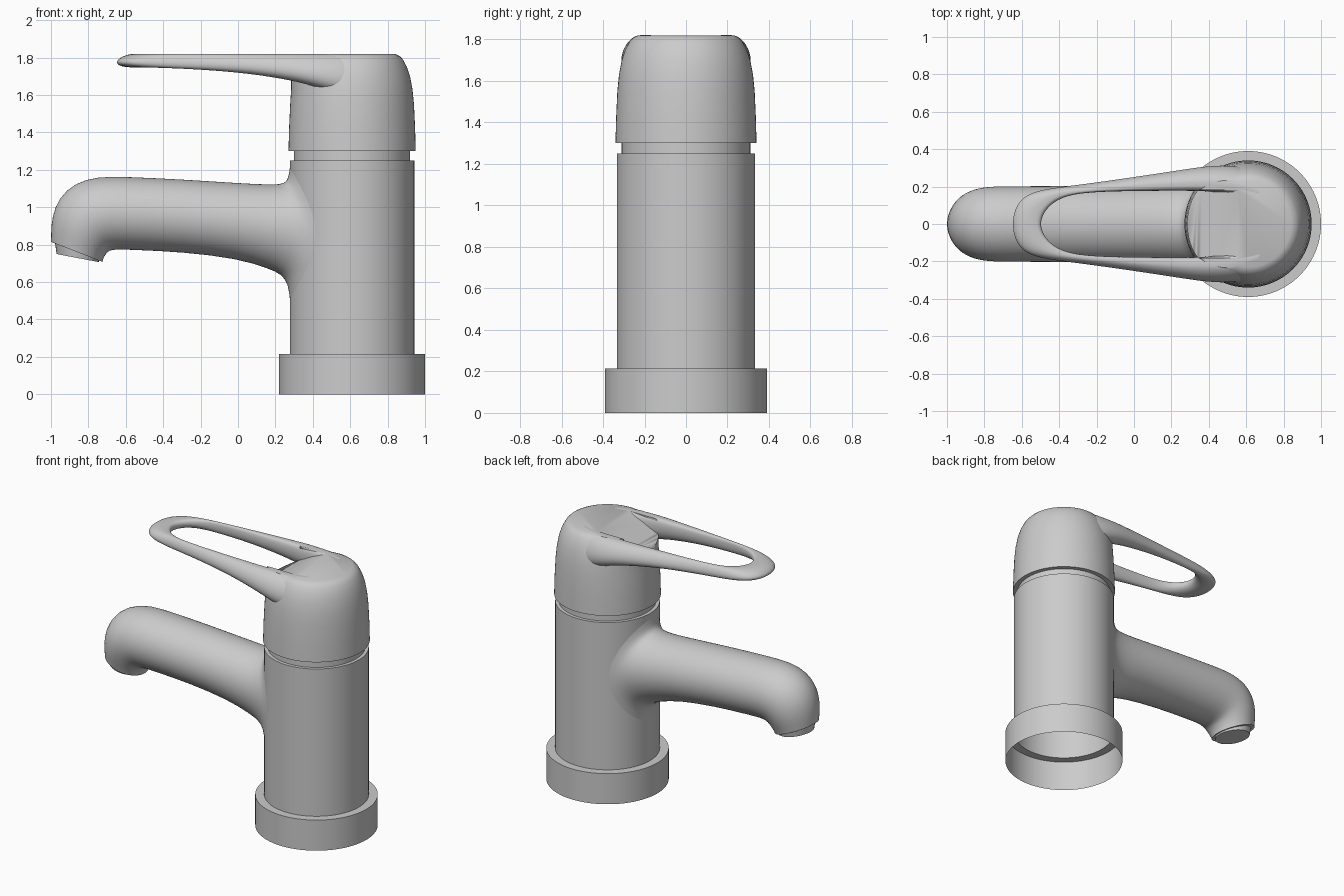
import bpy, bmesh, math
from mathutils import Vector

if "Cube" in bpy.data.objects:
    bpy.data.objects.remove(bpy.data.objects["Cube"])

AX = 0.61        # x of the vertical body axis
RB = 0.333       # body radius
TAU = 2 * math.pi


def loft(name, rings, close_start=False, close_end=False, subsurf=0, angle=35):
    """Skin a list of equal-length closed rings into an object."""
    bm = bmesh.new()
    vs = [[bm.verts.new(p) for p in r] for r in rings]
    n = len(vs[0])
    for a, b in zip(vs, vs[1:]):
        for i in range(n):
            j = (i + 1) % n
            bm.faces.new((a[i], a[j], b[j], b[i]))
    if close_start:
        bm.faces.new(vs[0][::-1])
    if close_end:
        bm.faces.new(vs[-1])
    bmesh.ops.recalc_face_normals(bm, faces=bm.faces)
    me = bpy.data.meshes.new(name)
    bm.to_mesh(me)
    bm.free()
    ob = bpy.data.objects.new(name, me)
    bpy.context.collection.objects.link(ob)
    bpy.ops.object.select_all(action='DESELECT')
    ob.select_set(True)
    bpy.context.view_layer.objects.active = ob
    bpy.ops.object.shade_smooth_by_angle(angle=math.radians(angle))
    if subsurf:
        m = ob.modifiers.new("smooth", 'SUBSURF')
        m.levels = m.render_levels = subsurf
    return ob


def circle(r, z, n=96):
    return [(AX + r * math.cos(TAU * i / n), r * math.sin(TAU * i / n), z) for i in range(n)]


def oval(top, bottom, hw, wrap=0, n=32):
    """Ellipse between two x-z points; wrap bends it round the body cylinder."""
    t, b = Vector((top[0], 0, top[1])), Vector((bottom[0], 0, bottom[1]))
    pts = []
    for i in range(n):
        a = TAU * i / n
        p = (t + b) / 2 + (t - b) / 2 * math.cos(a)
        p.y = hw * math.sin(a)
        p.x += wrap * (RB - math.sqrt(RB * RB - p.y * p.y))
        pts.append(p)
    return pts


# Base collar, body tube and groove, open underneath
loft("base_and_body", [circle(r, z) for r, z in [
    (0.39, 0), (0.39, 0.215), (RB, 0.215), (RB, 1.25), (0.31, 1.25), (0.31, 1.31)]])

# Spout, flared into the body and bent down at the tip
spout = [
    ((.277, 1.22), (.277, .50), .270, 1), ((.268, 1.155), (.268, .585), .245, .95),
    ((.25, 1.128), (.235, .64), .228, .75), ((.19, 1.12), (.16, .672), .215, .4),
    ((0, 1.13), (0, .725), .207, 0), ((-.3, 1.15), (-.3, .76), .204, 0),
    ((-.58, 1.163), (-.54, .77), .203, 0), ((-.75, 1.167), (-.65, .775), .203, 0),
    ((-.875, 1.13), (-.69, .768), .2, 0), ((-.96, 1.05), (-.705, .75), .19, 0),
    ((-.995, .95), (-.715, .735), .175, 0), ((-1, .87), (-.72, .722), .16, 0),
    ((-1, .815), (-.725, .708), .15, 0)]
loft("spout", [oval(*s) for s in spout], close_end=False, subsurf=1, angle=60)

# Outlet rim and nozzle
loft("nozzle", [oval((-1, .815), (-.725, .708), .15),
                oval((-.978, .807), (-.742, .716), .125),
                oval((-.97, .75), (-.745, .707), .118)], close_end=True)

# Handle cap: turned profile, steeper on the lever side
cap_rings = []
for r, z in [(.30, 1.30), (.34, 1.30), (.337, 1.42), (.331, 1.55), (.323, 1.63), (.31, 1.70),
             (.293, 1.75), (.272, 1.79), (.255, 1.808), (.23, 1.82)]:
    ring = []
    for i in range(96):
        a = TAU * i / 96
        f = min(1, max(0, -1.5 * math.cos(a) - .35)) if z > 1.5 else 0
        rr = r + (max(r, .326) - r) * f
        ring.append((AX + rr * math.cos(a), rr * math.sin(a), z))
    cap_rings.append(ring)
cap = loft("handle_cap", cap_rings, True, True)

# Sloping recess between the lever arms
wedge = [(.56, 1.822), (.45, 1.775), (.36, 1.725), (.2, 1.66), (.2, 1.95), (.56, 1.95)]
cutter = loft("recess_cutter", [[(x, y, z) for x, z in wedge] for y in (-.183, .183)], True, True)
cutter.hide_render = True
cutter.hide_set(True)
cut = cap.modifiers.new("recess", 'BOOLEAN')
cut.operation, cut.object, cut.solver = 'DIFFERENCE', cutter, 'EXACT'

# Looped lever: outer xy, inner xy, underside height
half = [((.80, .20), (.80, .08), 1.64), ((.62, .312), (.62, .15), 1.58),
        ((.42, .314), (.42, .178), 1.65), ((.25, .288), (.25, .18), 1.69),
        ((0, .250), (0, .178), 1.725), ((-.3, .208), (-.23, .172), 1.742),
        ((-.49, .186), (-.37, .153), 1.748), ((-.59, .150), (-.45, .105), 1.75),
        ((-.638, .08), (-.49, .052), 1.75), ((-.65, 0), (-.503, 0), 1.75)]
flip = [((o[0], -o[1]), (i[0], -i[1]), z) for o, i, z in half[-2::-1]]
section = [(-.02, .35), (-.02, .8), (.08, 1), (.3, 1.005), (.5, 1), (.82, .82),
           (1.04, .45), (.98, .12), (.65, -.04), (.25, -.02)]
loft("lever_loop", [[(i[0] + (o[0] - i[0]) * u, i[1] + (o[1] - i[1]) * u, zb + (1.82 - zb) * v)
                     for u, v in section] for o, i, zb in half + flip],
     True, True, subsurf=2, angle=180)
